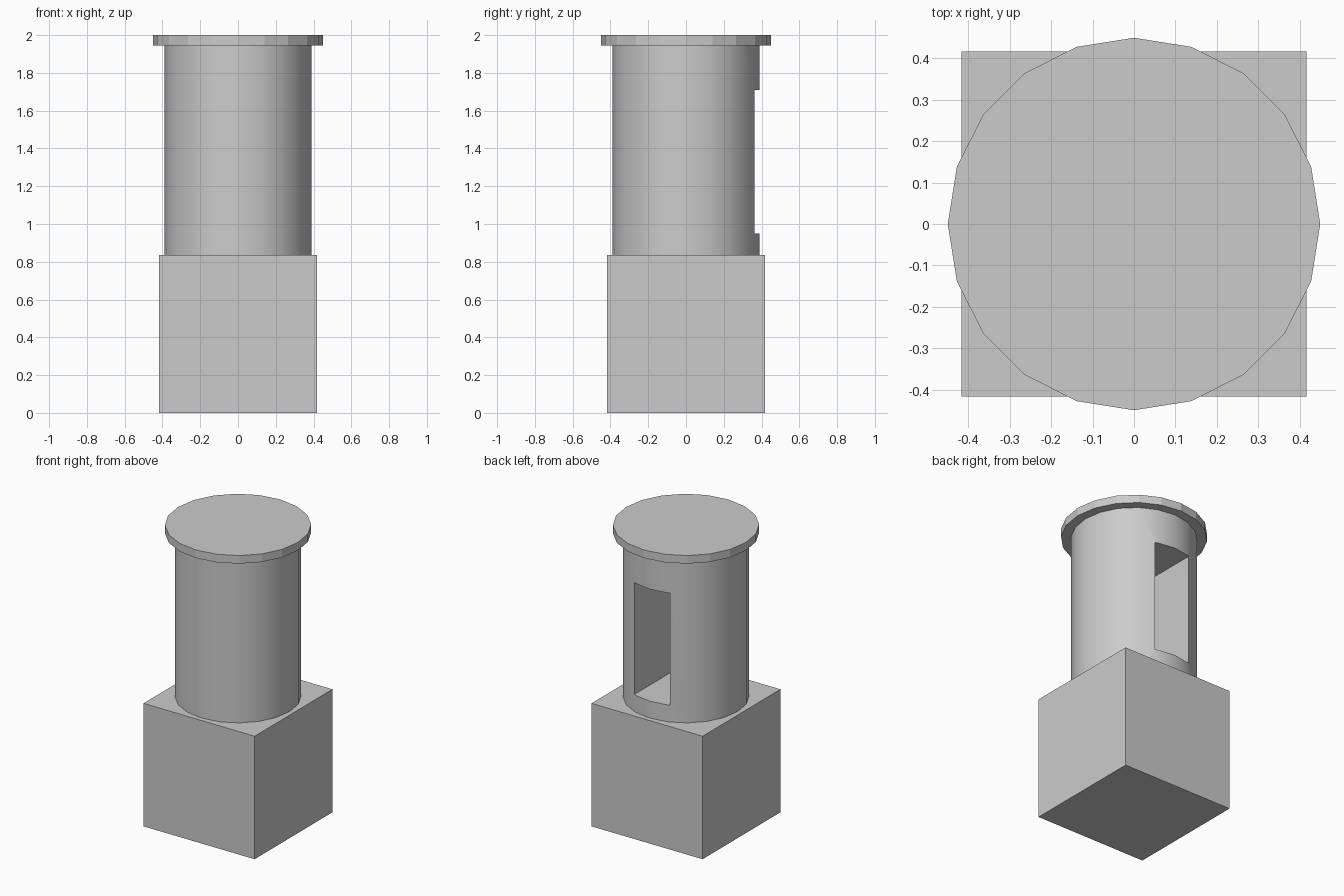
import bpy
import math
from mathutils import Vector

if "Cube" in bpy.data.objects:
    bpy.data.objects.remove(bpy.data.objects["Cube"])


def box(name, size, centre):
    bpy.ops.mesh.primitive_cube_add(size=1, location=centre)
    ob = bpy.context.object
    ob.name = name
    ob.scale = size
    bpy.ops.object.transform_apply(location=False, rotation=False, scale=True)
    return ob


def drum(name, radius, z0, z1, sides=20):
    bpy.ops.mesh.primitive_cylinder_add(vertices=sides, radius=radius,
                                        depth=z1 - z0,
                                        location=(0, 0, (z0 + z1) / 2))
    ob = bpy.context.object
    ob.name = name
    return ob


# Square plinth
box("base_block", (0.834, 0.834, 0.835), (0, 0, 0.4175))

# Flat faceted lid
drum("top_cap", 0.45, 1.945, 2.0)

# Cutter for the deep niche in the back
cutter = box("niche_cutter", (0.268, 0.7, 0.76), (0, 0.25, 1.33))
cutter.hide_render = True
cutter.hide_set(True)

# Smooth round body with the rectangular niche
body = drum("round_body", 0.388, 0.835, 1.945)
cut = body.modifiers.new("niche", 'BOOLEAN')
cut.operation = 'DIFFERENCE'
cut.solver = 'EXACT'
cut.object = cutter
bpy.context.view_layer.objects.active = body
body.select_set(True)
bpy.ops.object.modifier_apply(modifier=cut.name)
bpy.data.objects.remove(cutter, do_unlink=True)
bpy.ops.object.shade_smooth_by_angle(angle=math.radians(30))
